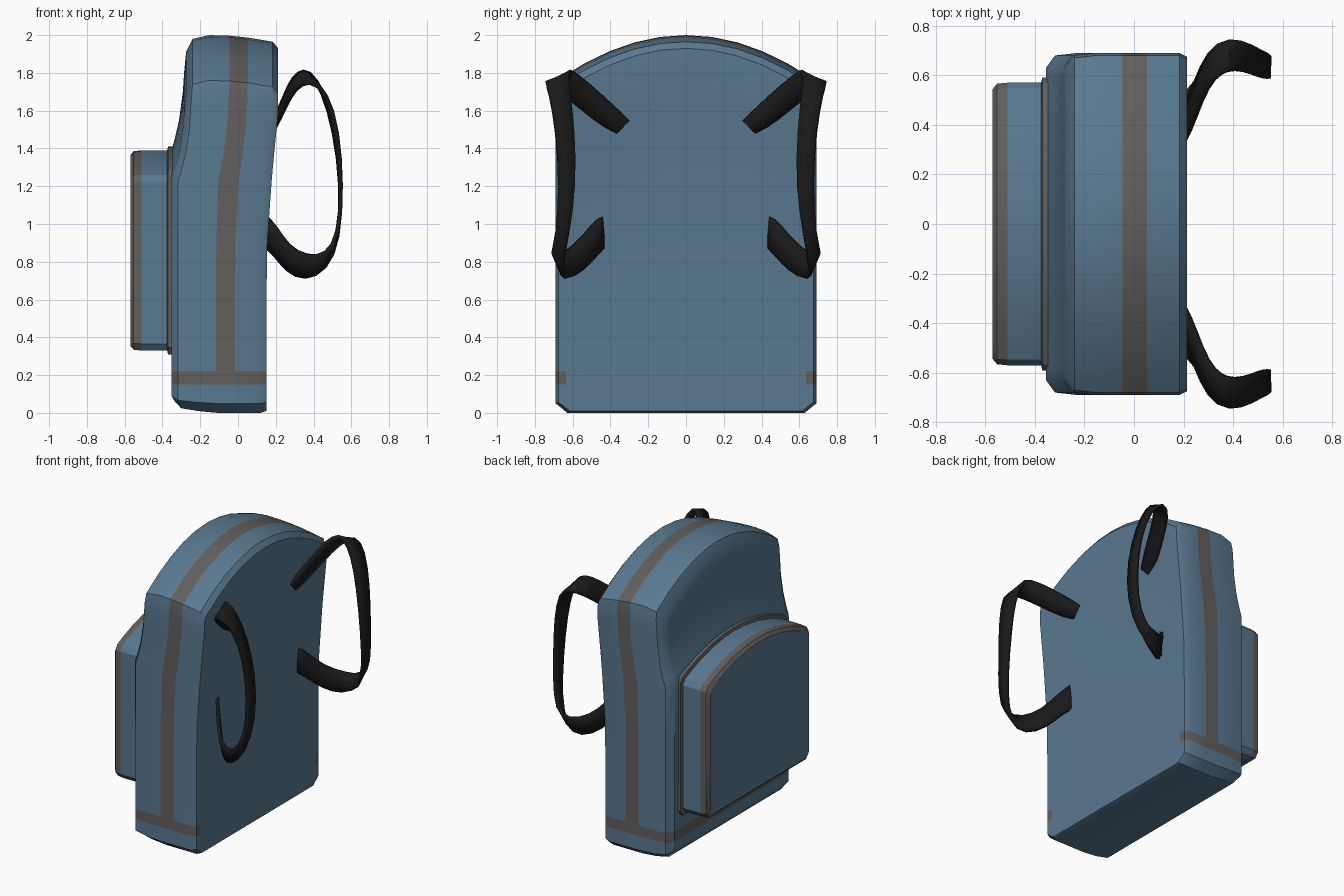
import bpy, bmesh
from mathutils import Vector

if "Cube" in bpy.data.objects:
    bpy.data.objects.remove(bpy.data.objects["Cube"])


def material(name, rgb):
    m = bpy.data.materials.new(name)
    m.diffuse_color = (*rgb, 1)
    m.use_nodes = True
    m.node_tree.nodes["Principled BSDF"].inputs["Base Color"].default_value = m.diffuse_color
    return m


BLUE = material("blue_cloth", (0.10, 0.19, 0.28))
GREY = material("grey_trim", (0.12, 0.115, 0.11))
BLACK = material("black_webbing", (0.01, 0.01, 0.01))


def interp(table, z):
    for (z0, a), (z1, b) in zip(table, table[1:]):
        if z <= z1:
            return a + (b - a) * max(0, z - z0) / (z1 - z0)
    return table[-1][1]


def smooth(ob, angle):
    bpy.ops.object.select_all(action='DESELECT')
    ob.select_set(True)
    bpy.context.view_layer.objects.active = ob
    bpy.ops.object.shade_smooth_by_angle(angle=angle)


def finish(bm, name, mats):
    bmesh.ops.recalc_face_normals(bm, faces=bm.faces)
    me = bpy.data.meshes.new(name)
    bm.to_mesh(me)
    bm.free()
    for m in mats:
        me.materials.append(m)
    ob = bpy.data.objects.new(name, me)
    bpy.context.collection.objects.link(ob)
    return ob


def shell(name, us, rows, slices, pos, grey):
    """Surface of a (slice, column, row) lattice; grey(side, k, i, j) picks trim faces."""
    bm = bmesh.new()
    K, I, J = len(slices) - 1, len(us) - 1, len(rows) - 1
    cache = {}

    def vert(k, i, j):
        if (k, i, j) not in cache:
            cache[k, i, j] = bm.verts.new(pos(us[i], rows[j], slices[k]))
        return cache[k, i, j]

    def face(side, k, i, j, keys):
        f = bm.faces.new([vert(*q) for q in keys])
        f.material_index = int(grey(side, k, i, j))

    for i in range(I):
        for j in range(J):
            for k, side in ((0, 'back'), (K, 'front')):
                face(side, k, i, j, [(k, i, j), (k, i + 1, j), (k, i + 1, j + 1), (k, i, j + 1)])
    for k in range(K):
        for i in range(I):
            for j, side in ((0, 'bottom'), (J, 'top')):
                face(side, k, i, j, [(k, i, j), (k + 1, i, j), (k + 1, i + 1, j), (k, i + 1, j)])
        for j in range(J):
            for i in (0, I):
                face('side', k, i, j, [(k, i, j), (k + 1, i, j), (k + 1, i, j + 1), (k, i, j + 1)])
    ob = finish(bm, name, (BLUE, GREY))
    smooth(ob, 0.55)
    return ob


def mirrored(half):
    return [-u for u in half] + [0] + half[::-1]


# main bag: arched top, leaning back panel, front stepping in above the pocket
BACK = [(0, .15), (.9, .15), (1.2, .165), (1.5, .187), (1.8, .213), (2, .213)]
FRONT = [(0, -.335), (.05, -.352), (1.38, -.355), (1.45, -.335), (1.55, -.312),
         (1.7, -.292), (1.85, -.285), (2, -.275)]
BODY_ROWS = [0, .05, .15, .22, .6, 1, 1.38, 1.45, 1.55, 1.7, 1.85, 1.93, 2]
BODY_US = mirrored([1, .94, .8, .6, .4, .2])
# depth fraction, side inset, top inset, bottom inset
BODY_SLICES = [(0, .015, .07, .01), (.06, 0, .035, 0), (.33, 0, .013, 0), (.53, 0, .003, 0),
               (.75, 0, 0, .01), (.93, .01, .02, .025), (1, .06, .09, .06)]


def body_pos(u, z, s):
    t, iy, it, ib = s
    x = interp(BACK, z) * (1 - t) + interp(FRONT, z) * t
    y = u * (.69 - iy) * (.91 if z == 0 else .985 if z == 2 else 1)
    drop = .24 * max(0, (z - .3) / 1.7) * u * u
    h = z - drop + ib * max(0, 1 - z / .15) - it * max(0, (z - 1.7) / .3)
    return x, y, h


def body_grey(side, k, i, j):
    if side == 'top':
        return k == 2
    if side == 'side':
        return j == 2 or (k == 2 and j > 2)
    if side == 'back':
        return j == 2 and i in (0, len(BODY_US) - 2)
    return side == 'front' and j == 2


shell("bag_body", BODY_US, BODY_ROWS, BODY_SLICES, body_pos, body_grey)

# front pocket with piping at its base and a trimmed front rim
POCKET_SLICES = [(-.30, -.02), (-.37, -.02), (-.375, 0), (-.51, 0), (-.552, .004), (-.57, .025)]
POCKET_ROWS = [.33, .37, .8, 1.2, 1.35, 1.39]


def pocket_pos(u, z, s):
    x, inset = s
    v = (z - .33) / 1.06
    y = u * (.57 - inset) * (.95 if z == .33 else .96 if z == 1.39 else 1)
    return x, y, z - .13 * v * u * u - inset * (2 * v - 1)


shell("front_pocket", mirrored([1, .9, .7, .45, .2]), POCKET_ROWS, POCKET_SLICES, pocket_pos,
      lambda side, k, i, j: side in ('side', 'top', 'bottom') and k in (0, 1, 3, 4))

# shoulder straps: twisting ribbon given by centre points and half-width vectors
STRAP = [((.16, .28, 1.48), (0, .02, -.03)),
         ((.21, .40, 1.56), (-.015, .03, -.055)),
         ((.26, .54, 1.68), (-.01, .035, -.06)),
         ((.31, .645, 1.765), (-.01, .05, -.045)),
         ((.38, .69, 1.79), (0, .067, -.025)),
         ((.46, .67, 1.70), (.01, .055, 0)),
         ((.52, .64, 1.5), (.01, .05, 0)),
         ((.55, .625, 1.2), (0, .045, 0)),
         ((.535, .655, .93), (0, .035, .01)),
         ((.47, .69, .795), (0, .025, .04)),
         ((.36, .665, .762), (0, .02, .068)),
         ((.26, .57, .815), (0, .02, .07)),
         ((.20, .49, .91), (0, .015, .08)),
         ((.14, .435, .965), (0, 0, .088))]
for name, side in (("strap_left", -1), ("strap_right", 1)):
    bm = bmesh.new()
    pairs = []
    for c, h in STRAP:
        c, h = Vector(c), Vector(h)
        pair = []
        for p in (c - h, c + h):
            p.y *= side
            pair.append(bm.verts.new(p))
        pairs.append(pair)
    for (a, b), (c, d) in zip(pairs, pairs[1:]):
        bm.faces.new((a, b, d, c))
    strap = finish(bm, name, (BLACK,))
    sub = strap.modifiers.new("curve", 'SUBSURF')
    sub.levels = sub.render_levels = 1
    sub.boundary_smooth = 'PRESERVE_CORNERS'
    sol = strap.modifiers.new("thickness", 'SOLIDIFY')
    sol.thickness, sol.offset = .022, 0
    smooth(strap, 0.6)
